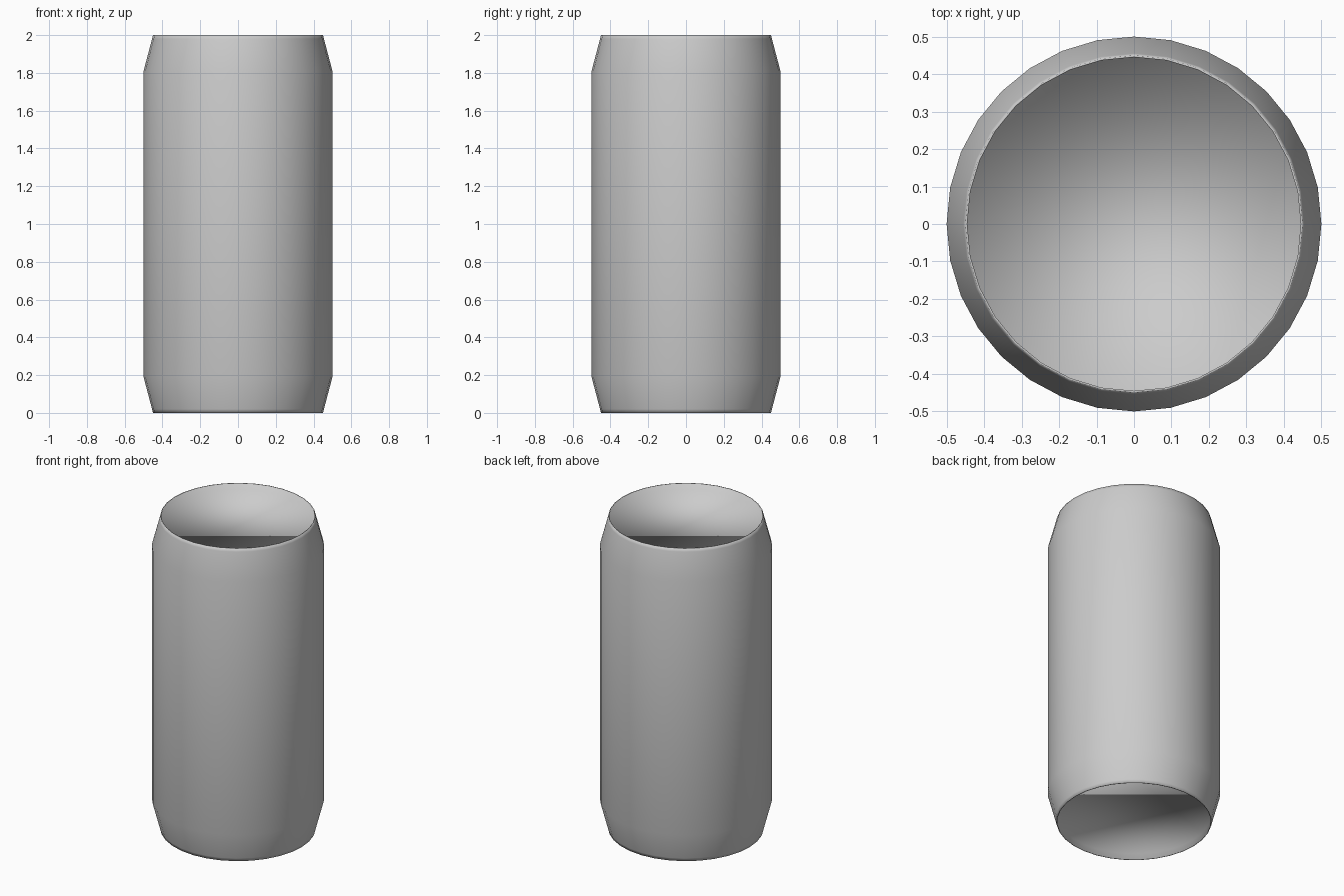
import bpy, bmesh, math

if "Cube" in bpy.data.objects:
    bpy.data.objects.remove(bpy.data.objects["Cube"])

SEGMENTS = 32

# Upper half of the can profile (radius, z): recessed lid edge, rim, shoulder
upper = [(0.445, 1.96), (0.445, 2.0), (0.45, 2.0), (0.455, 1.98), (0.5, 1.81)]
profile = upper + [(r, 2.0 - z) for r, z in reversed(upper)]

bm = bmesh.new()

# Rings of the body
rings = [[bm.verts.new((r * math.cos(2 * math.pi * i / SEGMENTS),
                        r * math.sin(2 * math.pi * i / SEGMENTS), z))
          for i in range(SEGMENTS)] for r, z in profile]
for a, b in zip(rings, rings[1:]):
    for i in range(SEGMENTS):
        j = (i + 1) % SEGMENTS
        bm.faces.new((a[i], b[i], b[j], a[j]))

# Recessed lid and base
bm.faces.new(rings[0])
bm.faces.new(list(reversed(rings[-1])))

bmesh.ops.recalc_face_normals(bm, faces=bm.faces[:])
for f in bm.faces:
    f.smooth = True

mesh = bpy.data.meshes.new("can_body")
bm.to_mesh(mesh)
bm.free()
can = bpy.data.objects.new("can_body", mesh)
bpy.context.collection.objects.link(can)
